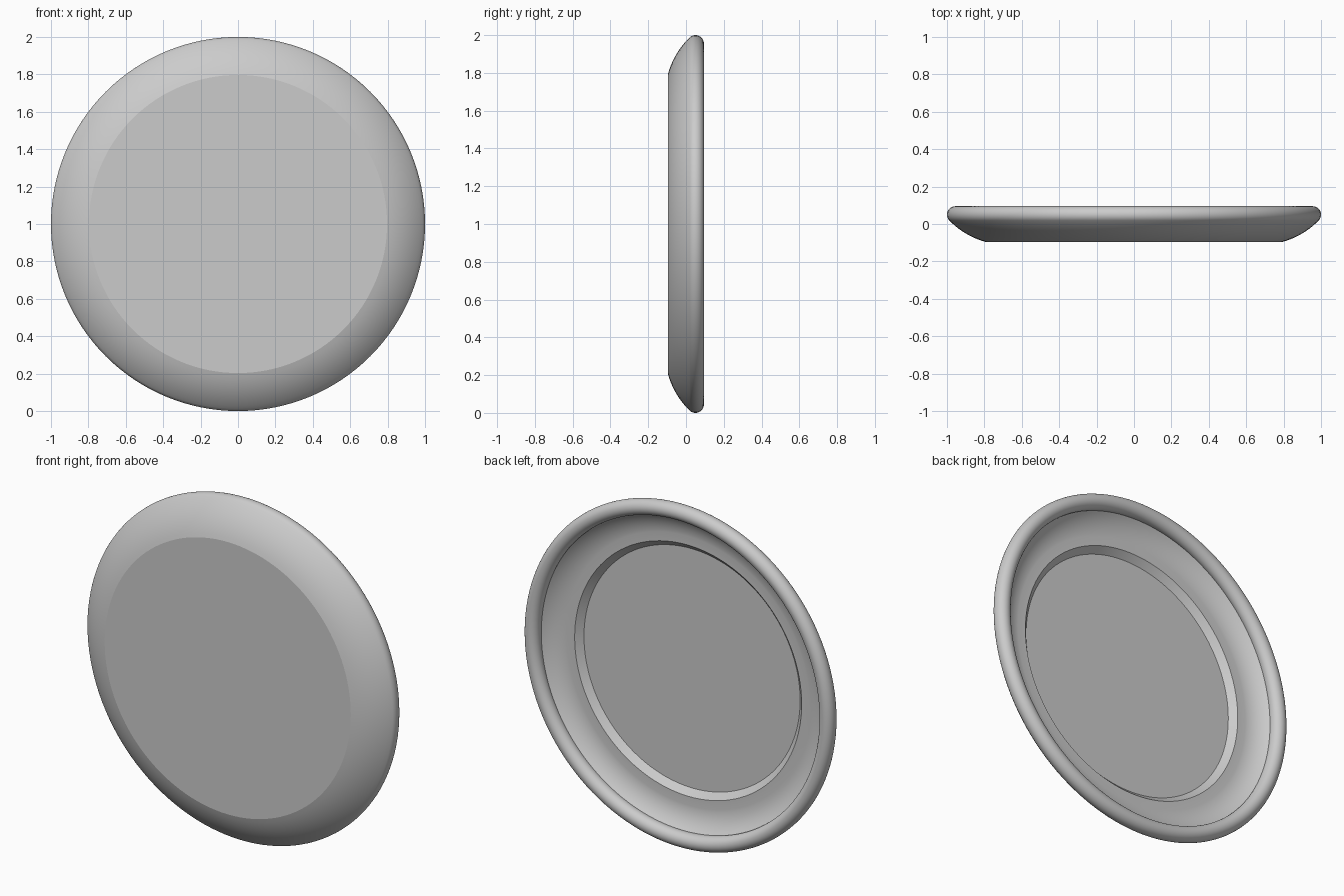
import bpy, bmesh, math
from mathutils import Vector

cube = bpy.data.objects.get("Cube")
if cube:
    bpy.data.objects.remove(cube, do_unlink=True)

SEGMENTS = 128

grey = bpy.data.materials.new("plain grey")
grey.use_nodes = True
colour = (0.6, 0.6, 0.6, 1)
grey.diffuse_color = colour
grey.node_tree.nodes["Principled BSDF"].inputs["Base Color"].default_value = colour


def bow(start, end, sag, steps=10):
    """Shallow curve between two (radius, depth) points, bulging outward by sag."""
    a, b = Vector(start), Vector(end)
    d = (b - a).normalized()
    side = Vector((abs(d.y), -abs(d.x)))
    mid = (a + b) / 2 + side * sag * 2
    return [a * (1 - t) ** 2 + mid * 2 * t * (1 - t) + b * t * t
            for t in (i / steps for i in range(steps + 1))]


# Rounded bead along the rim
bead_centre, bead_radius = Vector((0.955, 0.05)), 0.045
bead = []
for i in range(29):
    a = math.radians(-44 + 244 * i / 28)
    bead.append(bead_centre + bead_radius * Vector((math.cos(a), math.sin(a))))

# Cross-section: front face, outer shoulder, bead, inner shoulder, ledge, recess
profile = [Vector((0, -0.095))]
profile += bow((0.797, -0.095), bead[0], 0.0145)
profile += bead[1:]
profile += bow(bead[-1], (0.787, -0.02), 0.012)[1:]
profile += [Vector((0.735, -0.02)), Vector((0.7, -0.056)), Vector((0, -0.056))]

# Spin the section around the front-to-back axis
bm = bmesh.new()
verts = [bm.verts.new((p.x, p.y, 0)) for p in profile]
edges = [bm.edges.new(pair) for pair in zip(verts, verts[1:])]
bmesh.ops.spin(bm, geom=verts + edges, cent=(0, 0, 0), axis=(0, 1, 0),
               angle=math.tau, steps=SEGMENTS, use_duplicate=False)
bmesh.ops.remove_doubles(bm, verts=bm.verts, dist=0.0001)
bmesh.ops.recalc_face_normals(bm, faces=bm.faces)
mesh = bpy.data.meshes.new("flying_disc")
bm.to_mesh(mesh)
bm.free()
mesh.materials.append(grey)

disc = bpy.data.objects.new("flying_disc", mesh)
disc.location.z = 1
bpy.context.collection.objects.link(disc)
bpy.context.view_layer.objects.active = disc
disc.select_set(True)
bpy.ops.object.shade_smooth_by_angle(angle=math.radians(12))
